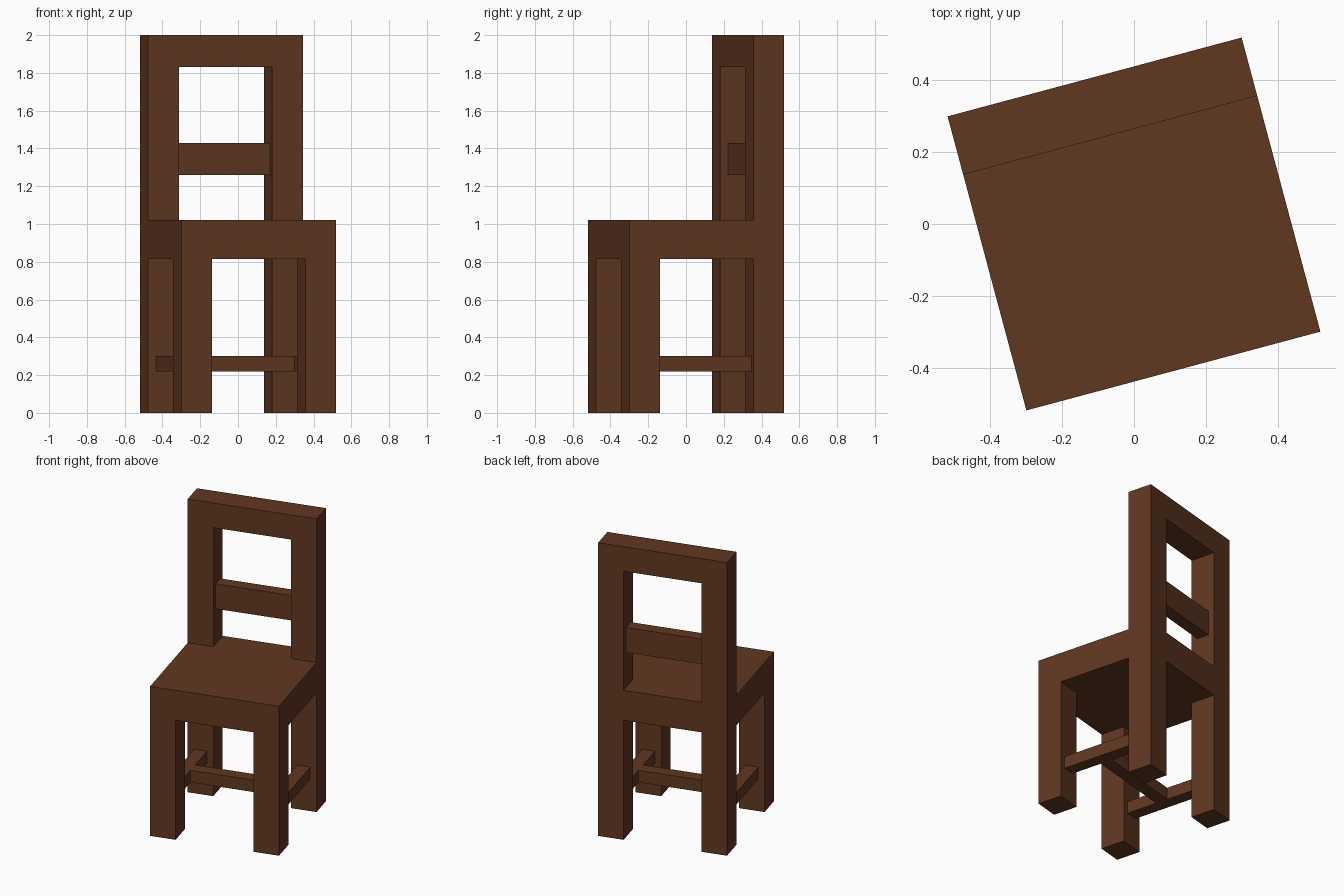
import bpy, math
from mathutils import Matrix

if "Cube" in bpy.data.objects:
    bpy.data.objects.remove(bpy.data.objects["Cube"])

TURN = Matrix.Rotation(math.radians(15), 4, 'Z')   # whole chair is turned 15 degrees
H = 0.424        # half of the square footprint
T = 0.168        # leg / post thickness
C = H - T / 2    # leg centre line
IN = H - T       # inner face of legs
B = T / 4        # half thickness of slat and stretchers
SEAT_Z0, SEAT_Z1 = 0.815, 1.02

wood = bpy.data.materials.new("brown_wood")
wood.diffuse_color = (0.12, 0.038, 0.015, 1)
wood.use_nodes = True
wood.node_tree.nodes["Principled BSDF"].inputs["Base Color"].default_value = wood.diffuse_color


def box(name, x0, x1, y0, y1, z0, z1):
    bpy.ops.mesh.primitive_cube_add(size=1)
    ob = bpy.context.object
    ob.name = name
    size = Matrix.Diagonal((x1 - x0, y1 - y0, z1 - z0, 1))
    move = Matrix.Translation(((x0 + x1) / 2, (y0 + y1) / 2, (z0 + z1) / 2))
    ob.data.transform(move @ size)
    ob.matrix_world = TURN
    ob.data.materials.append(wood)
    return ob


def post(name, cx, cy, z0, z1):
    return box(name, cx - T / 2, cx + T / 2, cy - T / 2, cy + T / 2, z0, z1)


# Seat slab
box("seat", -H, H, -H, H, SEAT_Z0, SEAT_Z1)

# Legs, back posts and side stretchers, left and right
for side, s in (("left", -1), ("right", 1)):
    post(f"front_leg_{side}", s * C, -C, 0, SEAT_Z0)
    post(f"back_leg_{side}", s * C, C, 0, SEAT_Z0)
    post(f"back_post_{side}", s * C, C, SEAT_Z1, 1.832)
    box(f"side_stretcher_{side}", s * C - B, s * C + B, -IN, IN, 0.218, 0.30)

# Cross stretcher joining the side stretchers
box("cross_stretcher", -C + B, C - B, -B, B, 0.218, 0.30)

# Backrest: top rail and recessed slat
box("top_rail", -H, H, IN, H, 1.832, 2.0)
box("back_slat", -IN, IN, C - B, C + B, 1.26, 1.43)
